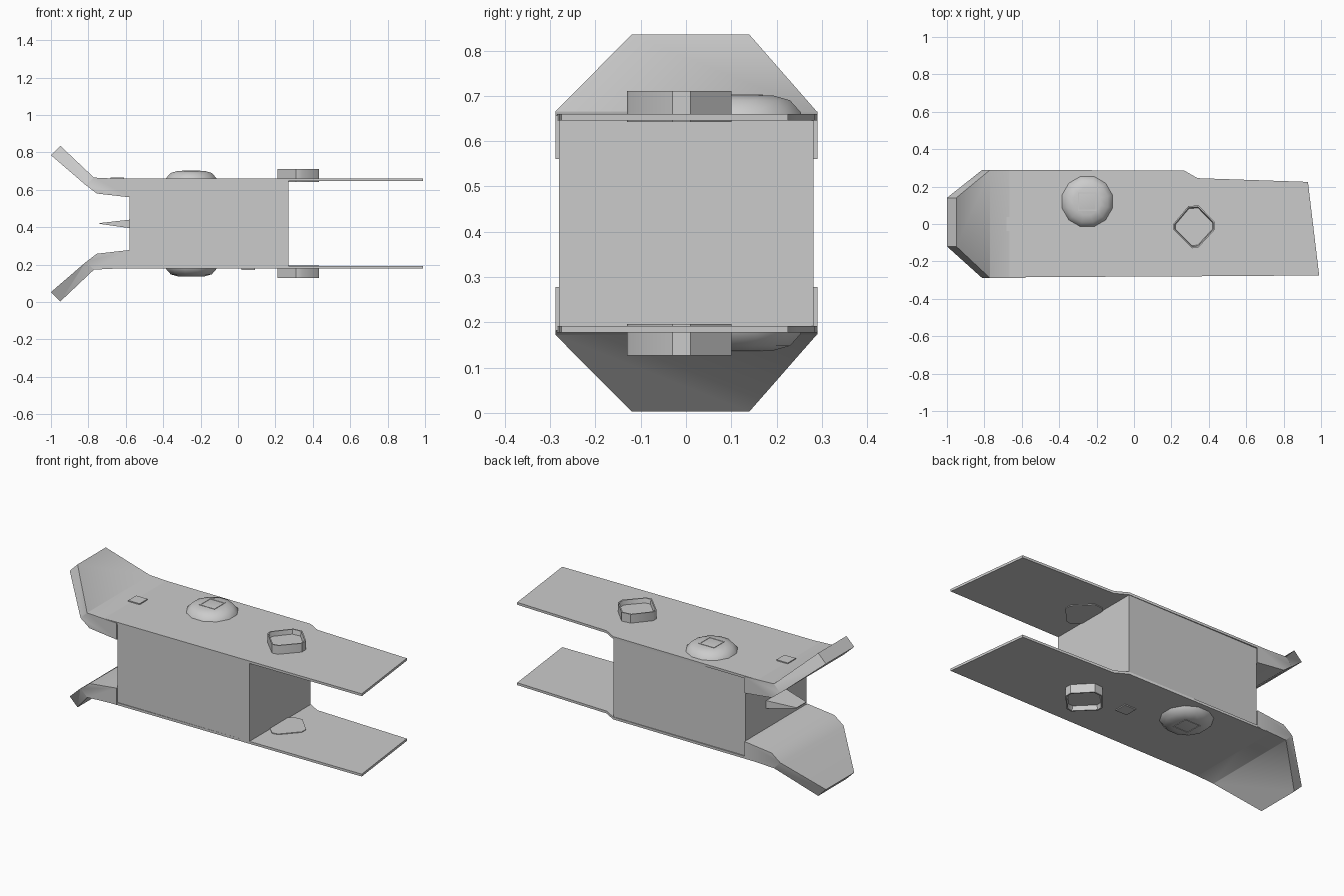
import bpy, bmesh, math
from mathutils import Vector

if "Cube" in bpy.data.objects:
    bpy.data.objects.remove(bpy.data.objects["Cube"])

MIRROR_Z = 0.838  # lower parts are reflected: z -> MIRROR_Z - z


def finish(name, bm, lower=False):
    if lower:
        for v in bm.verts:
            v.co.z = MIRROR_Z - v.co.z
    bmesh.ops.recalc_face_normals(bm, faces=bm.faces)
    me = bpy.data.meshes.new(name)
    bm.to_mesh(me)
    bm.free()
    ob = bpy.data.objects.new(name, me)
    bpy.context.collection.objects.link(ob)
    bpy.ops.object.select_all(action='DESELECT')
    ob.select_set(True)
    bpy.context.view_layer.objects.active = ob
    bpy.ops.object.shade_smooth_by_angle(angle=math.radians(42))
    return ob


def loft(rings):
    """Skin a list of equal-length point rings and cap both ends."""
    bm = bmesh.new()
    vs = [[bm.verts.new(p) for p in r] for r in rings]
    n = len(vs[0])
    for a, b in zip(vs, vs[1:]):
        for i in range(n):
            j = (i + 1) % n
            bm.faces.new((a[i], a[j], b[j], b[i]))
    bm.faces.new(vs[0])
    bm.faces.new(vs[-1])
    return bm


def outline(pts, z, scale=1.0, c=(0, 0)):
    return [(c[0] + (x - c[0]) * scale, c[1] + (y - c[1]) * scale, z) for x, y in pts]


def circle(c, r, n):
    return [(c[0] + r * math.cos(2 * math.pi * i / n + math.pi / n),
             c[1] + r * math.sin(2 * math.pi * i / n + math.pi / n)) for i in range(n)]


# Solid centre block
block = [(-0.58, -0.28), (0.27, -0.28), (0.27, 0.282), (-0.58, 0.282)]
finish("centre_block", loft([outline(block, 0.182), outline(block, 0.656)]))

# Tapered tongue at the open end
finish("tongue", loft([[(-0.58, -0.09, 0.395), (-0.58, 0.09, 0.395),
                        (-0.58, 0.09, 0.44), (-0.58, -0.09, 0.44)],
                       [(-0.74, -0.05, 0.418), (-0.74, 0.04, 0.418),
                        (-0.74, 0.04, 0.422), (-0.74, -0.05, 0.422)]]))

plate = [(-0.77, -0.285), (0.27, -0.28), (0.99, -0.275), (0.93, 0.225),
         (0.34, 0.245), (0.27, 0.285), (-0.77, 0.29)]
flare = [(-0.95, 0.835), (-1.0, 0.785), (-0.82, 0.63), (-0.755, 0.58),
         (-0.58, 0.56), (-0.58, 0.656), (-0.77, 0.665)]
pin = [(0.21, 0.0), (0.29, 0.095), (0.345, 0.1), (0.432, 0.01),
       (0.432, -0.03), (0.345, -0.125), (0.31, -0.13), (0.21, -0.03)]

for side, low in (("upper", False), ("lower", True)):
    # Thin long plate
    finish(side + "_plate", loft([outline(plate, 0.646), outline(plate, 0.660)]), low)

    # Thick bent-out lip with clipped corners
    bm = loft([[(x, y, z) for x, z in flare] for y in (-0.288, 0.29)])
    for s in (1, -1):
        a = Vector((-0.77, 0.289 * s, 0.665))
        b = Vector((-0.95, 0.01 + 0.13 * s, 0.835))
        normal = (b - a).cross(Vector((0.7, 0, 0.7)))
        if normal.y * s < 0:
            normal.negate()
        cut = bmesh.ops.bisect_plane(bm, geom=bm.verts[:] + bm.edges[:] + bm.faces[:],
                                     plane_co=a, plane_no=normal, clear_outer=True)
        edges = [e for e in cut['geom_cut'] if isinstance(e, bmesh.types.BMEdge)]
        bmesh.ops.holes_fill(bm, edges=edges, sides=0)
    finish(side + "_flared_lip", bm, low)

    # Hollow pin boss
    c = (0.32, -0.015)
    finish(side + "_pin_boss", loft([outline(pin, 0.642), outline(pin, 0.711),
                                     outline(pin, 0.711, 0.93, c),
                                     outline(pin, 0.685, 0.88, c)]), low)

    # Low dome with a square socket
    c = (-0.25, 0.12)
    ring = circle(c, 0.142, 12)
    finish(side + "_dome", loft([outline(ring, 0.652), outline(ring, 0.664, 0.97, c),
                                 outline(ring, 0.690, 0.80, c),
                                 outline(ring, 0.701, 0.52, c)]), low)
    sq = circle(c, 0.07, 4)
    finish(side + "_socket", loft([outline(sq, 0.690), outline(sq, 0.703),
                                   outline(sq, 0.703, 0.88, c),
                                   outline(sq, 0.692, 0.8, c)]), low)

    # Small square stud
    stud = circle((0.055, 0.0) if low else (-0.645, 0.0), 0.052, 4)
    finish(side + "_stud", loft([outline(stud, 0.65), outline(stud, 0.666)]), low)
